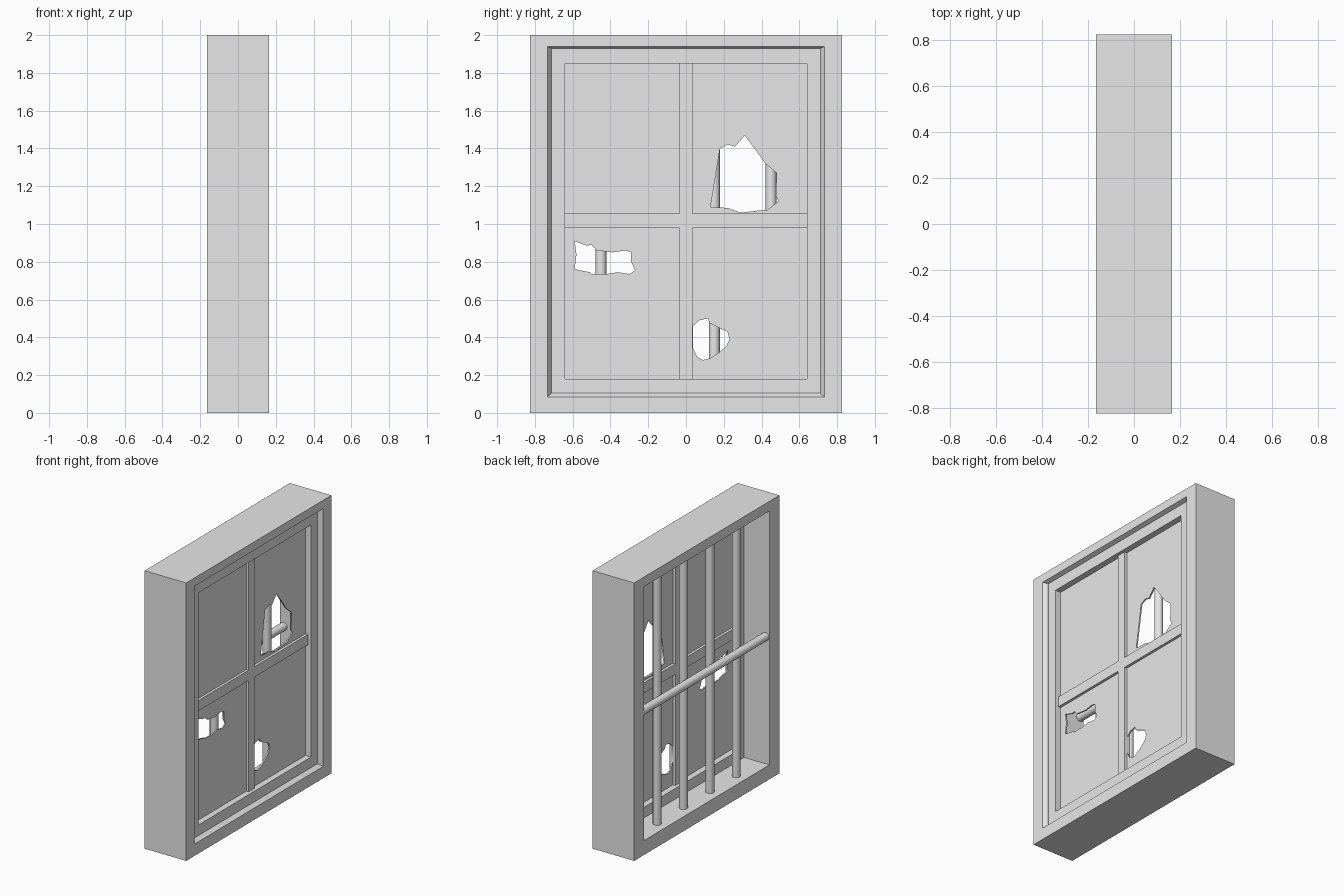
import bpy
import bmesh
from math import radians

cube = bpy.data.objects.get("Cube")
if cube:
    bpy.data.objects.remove(cube)

grey = bpy.data.materials.new("plain grey")
grey.use_nodes = True
grey.diffuse_color = (0.8, 0.8, 0.8, 1)
grey.node_tree.nodes["Principled BSDF"].inputs["Base Color"].default_value = grey.diffuse_color


def add_object(name, data):
    obj = bpy.data.objects.new(name, data)
    bpy.context.collection.objects.link(obj)
    data.materials.append(grey)
    return obj


def ring_frame(name, rings):
    """Closed rectangular frame; each ring is (depth x, half width, bottom, top)."""
    bm = bmesh.new()
    loops = [[bm.verts.new((x, y, z)) for y, z in ((-w, lo), (w, lo), (w, hi), (-w, hi))]
             for x, w, lo, hi in rings]
    for a, b in zip(loops, loops[1:] + loops[:1]):
        for i in range(4):
            j = (i + 1) % 4
            bm.faces.new((a[i], a[j], b[j], b[i]))
    bmesh.ops.recalc_face_normals(bm, faces=bm.faces)
    mesh = bpy.data.meshes.new(name)
    bm.to_mesh(mesh)
    bm.free()
    return add_object(name, mesh)


def box(name, low, high):
    bm = bmesh.new()
    bmesh.ops.create_cube(bm, size=1)
    for v in bm.verts:
        v.co = [h if c > 0 else l for c, l, h in zip(v.co, low, high)]
    mesh = bpy.data.meshes.new(name)
    bm.to_mesh(mesh)
    bm.free()
    return add_object(name, mesh)


def bar(name, location, length, rotation=(0, 0, 0)):
    bpy.ops.mesh.primitive_cylinder_add(vertices=12, radius=0.029, depth=length,
                                        location=location, rotation=rotation)
    obj = bpy.context.object
    obj.name = name
    obj.data.materials.append(grey)
    bpy.ops.object.shade_smooth_by_angle(angle=radians(40))


# Deep outer casing with a sloping lip on the glazed side
DEPTH, WIDTH, TOP = 0.165, 0.825, 2.0
ring_frame("outer_casing", [
    (DEPTH, WIDTH, 0, TOP),
    (DEPTH, 0.733, 0.085, 1.94),
    (0.135, 0.712, 0.104, 1.93),
    (-DEPTH, 0.712, 0.104, 1.93),
    (-DEPTH, WIDTH, 0, TOP),
])

# Sash sitting inside the casing
ring_frame("sash", [
    (0.134, 0.715, 0.10, 1.933),
    (0.134, 0.64, 0.18, 1.85),
    (0.035, 0.64, 0.18, 1.85),
    (0.035, 0.715, 0.10, 1.933),
])

# Crossed glazing bars
box("vertical_glazing_bar", (0.061, -0.034, 0.18), (0.109, 0.034, 1.85))
box("horizontal_glazing_bar", (0.061, -0.64, 0.98), (0.109, 0.64, 1.055))

# Pane with three jagged breaks, as a filled outline
outlines = {
    "edge": [(-0.65, 0.17), (0.65, 0.17), (0.65, 1.86), (-0.65, 1.86)],
    "upper_break": [(.13, 1.09), (.18, 1.4), (.22, 1.42), (.26, 1.41), (.31, 1.47),
                    (.37, 1.39), (.42, 1.32), (.48, 1.27), (.475, 1.15), (.49, 1.12),
                    (.43, 1.075), (.375, 1.07), (.29, 1.06), (.22, 1.085)],
    "side_break": [(-.59, .91), (-.525, .885), (-.5, .89), (-.47, .86), (-.39, .85),
                   (-.32, .86), (-.29, .85), (-.29, .8), (-.27, .755), (-.3, .735),
                   (-.36, .745), (-.42, .735), (-.5, .735), (-.51, .745), (-.59, .76),
                   (-.58, .84)],
    "lower_break": [(.036, .46), (.07, .49), (.115, .5), (.125, .475), (.175, .45),
                    (.22, .43), (.23, .39), (.215, .355), (.175, .32), (.13, .29),
                    (.09, .28), (.06, .295), (.036, .345)],
}
curve = bpy.data.curves.new("broken_pane", "CURVE")
curve.dimensions = "2D"
curve.fill_mode = "BOTH"
curve.extrude = 0.005
for points in outlines.values():
    spline = curve.splines.new("POLY")
    spline.points.add(len(points) - 1)
    for point, (y, z) in zip(spline.points, points):
        point.co = (y, z, 0, 1)
    spline.use_cyclic_u = True
pane = add_object("broken_pane", curve)
pane.location.x = 0.085
pane.rotation_euler = (radians(90), 0, radians(90))

# Security bars behind the pane
for i in range(4):
    bar(f"upright_bar_{i + 1}", (-0.085, -0.45 + 0.3 * i, 1.017), 1.84)
bar("cross_bar", (-0.135, 0, 1.02), 1.44, (radians(90), 0, 0))
